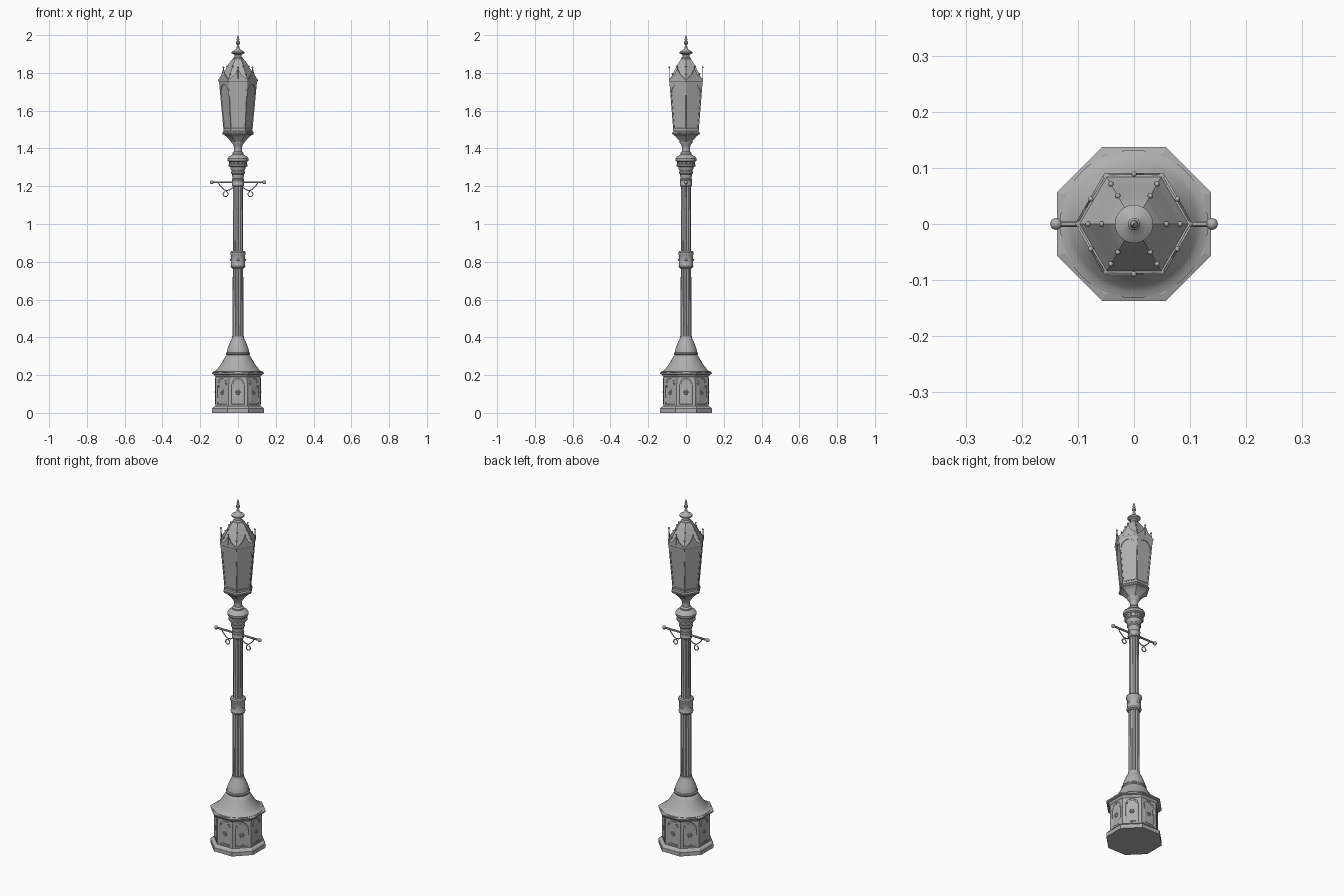
import bpy, bmesh, math
from math import sin, cos, pi, tan
from mathutils import Vector

if "Cube" in bpy.data.objects:
    bpy.data.objects.remove(bpy.data.objects["Cube"])

iron = bpy.data.materials.new("painted iron grey")
iron.diffuse_color = (0.43, 0.43, 0.43, 1)
iron.use_nodes = True
iron.node_tree.nodes["Principled BSDF"].inputs["Base Color"].default_value = iron.diffuse_color


def finish(ob, smooth=None):
    ob.data.materials.clear()
    ob.data.materials.append(iron)
    if smooth:
        bpy.ops.object.select_all(action='DESELECT')
        ob.select_set(True)
        bpy.context.view_layer.objects.active = ob
        bpy.ops.object.shade_smooth_by_angle(angle=math.radians(smooth))
    return ob


def from_bm(name, bm, smooth=None):
    bmesh.ops.recalc_face_normals(bm, faces=bm.faces)
    me = bpy.data.meshes.new(name)
    bm.to_mesh(me)
    bm.free()
    ob = bpy.data.objects.new(name, me)
    bpy.context.collection.objects.link(ob)
    return finish(ob, smooth)


def lathe(name, profile, n=32, turn=0.0, smooth=35, flute=0.0):
    """Closed turned solid from (radius, z) points; flute dents every other pair."""
    bm = bmesh.new()
    rings = []
    for r, z in profile:
        ring = []
        for i in range(n):
            a = turn + 2 * pi * i / n
            rr = r * (1 - flute if i % 4 >= 2 else 1)
            ring.append(bm.verts.new((rr * cos(a), rr * sin(a), z)))
        rings.append(ring)
    for lo, hi in zip(rings, rings[1:]):
        for i in range(n):
            j = (i + 1) % n
            bm.faces.new((lo[i], lo[j], hi[j], hi[i]))
    bm.faces.new(rings[0][::-1])
    bm.faces.new(rings[-1])
    return from_bm(name, bm, smooth)


def octagon(name, profile):
    k = 1 / cos(pi / 8)
    return lathe(name, [(r * k, z) for r, z in profile], 8, pi / 8, None)


def hexagon(name, profile):
    return lathe(name, profile, 6, 0, None)


def tube(name, pts, r, closed=False):
    cu = bpy.data.curves.new(name, 'CURVE')
    cu.dimensions = '3D'
    cu.bevel_depth = r
    cu.bevel_resolution = 1
    cu.use_fill_caps = True
    sp = cu.splines.new('POLY')
    sp.points.add(len(pts) - 1)
    for p, q in zip(sp.points, pts):
        p.co = (*q, 1)
    sp.use_cyclic_u = closed
    ob = bpy.data.objects.new(name, cu)
    bpy.context.collection.objects.link(ob)
    bpy.ops.object.select_all(action='DESELECT')
    ob.select_set(True)
    bpy.context.view_layer.objects.active = ob
    bpy.ops.object.convert(target='MESH')
    return finish(bpy.context.view_layer.objects.active, 50)


def balls(name, centres, r):
    bm = bmesh.new()
    for c in centres:
        made = bmesh.ops.create_uvsphere(bm, u_segments=12, v_segments=8, radius=r)
        bmesh.ops.translate(bm, verts=made['verts'], vec=c)
    return from_bm(name, bm, 60)


def plate(name, pts, normal, thick):
    """Flat outline pushed out along its normal."""
    bm = bmesh.new()
    f = bm.faces.new([bm.verts.new(p) for p in pts])
    ext = bmesh.ops.extrude_face_region(bm, geom=[f])
    moved = [v for v in ext['geom'] if isinstance(v, bmesh.types.BMVert)]
    bmesh.ops.translate(bm, verts=moved, vec=normal * thick)
    return from_bm(name, bm)


def polar(a, out, side, z):
    return Vector((out * cos(a) - side * sin(a), out * sin(a) + side * cos(a), z))


# Octagonal pedestal with plinth and cornice
octagon("pedestal", [(.137, 0), (.137, .022), (.131, .03), (.119, .036), (.118, .19),
                     (.123, .196), (.126, .202), (.137, .206), (.137, .213), (.125, .217)])

# Arched panel mouldings and rosettes on the pedestal
for k in range(8):
    a = k * pi / 4
    for w, r in ((.034, .0028), (.027, .0015)):
        low = .045 + (.034 - w)
        arch = [(w, low), (-w, low)]
        arch += [(-w * cos(pi * i / 10), .145 + w * 1.15 * sin(pi * i / 10)) for i in range(11)]
        tube("panel_arch", [polar(a, .118, u, z) for u, z in arch], r, True)
    balls("panel_rosette", [polar(a, .117, .008 * cos(t * pi / 3), .11 + .008 * sin(t * pi / 3))
                            for t in range(6)] + [polar(a, .118, 0, .11)], .0055)

# Bell shaped foot of the column
lathe("bell_foot", [(.132, .212), (.132, .218), (.121, .222), (.112, .23), (.096, .25), (.083, .27),
                    (.073, .288), (.064, .303), (.060, .306), (.064, .311), (.064, .317), (.059, .321),
                    (.058, .33), (.052, .35), (.042, .375), (.034, .39), (.031, .40), (.031, .406)], 48)

# Fluted column and its collars
lathe("fluted_shaft", [(.029, .39), (.0275, .8), (.025, 1.25)], 48, 0, 20, .11)
lathe("middle_collar", [(.030, .765), (.037, .77), (.039, .778), (.036, .784), (.037, .835),
                        (.041, .841), (.041, .85), (.036, .856), (.028, .858)])
for k in range(4):
    a = k * pi / 2
    balls("collar_boss", [polar(a, .037, 0, .81)], .007)
lathe("ladder_collar", [(.026, 1.198), (.031, 1.201), (.033, 1.208), (.031, 1.212), (.031, 1.228),
                        (.033, 1.232), (.031, 1.239), (.026, 1.242)])

# Ladder bar with end knobs, braces and curled hooks
tube("ladder_bar", [(-.135, 0, 1.221), (.135, 0, 1.221)], .0055)
balls("bar_knobs", [(-.139, 0, 1.221), (.139, 0, 1.221)], .0105)
for s in (-1, 1):
    brace = [(.105, 1.219), (.095, 1.203), (.08, 1.188), (.062, 1.174), (.053, 1.162)]
    brace += [(.066 - .013 * cos(t), 1.158 - .013 * sin(t)) for t in [i * pi / 7 for i in range(1, 11)]]
    tube("scroll_brace", [(s * x, 0, z) for x, z in brace], .003)
    tube("brace_stay", [(s * .065, 0, 1.177), (s * .045, 0, 1.18), (s * .024, 0, 1.195)], .003)

# Turned capital and lantern neck
lathe("capital", [(.026, 1.235), (.030, 1.245), (.031, 1.262), (.037, 1.268), (.037, 1.276),
                  (.033, 1.280), (.041, 1.296), (.041, 1.301), (.050, 1.306), (.050, 1.314),
                  (.045, 1.318), (.046, 1.328), (.055, 1.334), (.056, 1.346), (.050, 1.356),
                  (.036, 1.364), (.030, 1.368), (.030, 1.376), (.022, 1.384), (.020, 1.40),
                  (.024, 1.418), (.033, 1.428), (.034, 1.436)])
balls("capital_beads", [polar(k * pi / 6, .044, 0, 1.323) for k in range(12)], .005)
hexagon("lantern_cup", [(.030, 1.425), (.034, 1.433), (.048, 1.448), (.064, 1.464), (.076, 1.472),
                        (.082, 1.474), (.082, 1.486), (.077, 1.492), (.077, 1.503), (.07, 1.505)])

# Tapered hexagonal lantern body
z0, z1, R0, R1 = 1.50, 1.755, .073, .097
hexagon("lantern_panes", [(R0, z0), (R1, z1)])
hexagon("lantern_eave", [(.097, 1.748), (.101, 1.752), (.105, 1.758), (.105, 1.766), (.10, 1.769)])
for k in range(6):
    a = k * pi / 3
    tube("corner_bar", [polar(a, R0, 0, z0 - .005), polar(a, R1, 0, z1)], .0042)

# Pointed arch heads, bead trim and gables on each lantern side
for k in range(6):
    a = pi / 6 + k * pi / 3

    def on_pane(u, z):
        R = R0 + (R1 - R0) * (z - z0) / (z1 - z0)
        return polar(a, R * cos(pi / 6), u * R / 2, z)

    nrm = Vector((cos(a), sin(a), -.08)).normalized()
    for s in (-1, 1):
        curve = [(s * .93 * cos(t * pi / 12), 1.685 + .055 * sin(t * pi / 12)) for t in range(7)]
        head = [(s, 1.675), (s, z1), (0, z1)] + [(u, z) for u, z in curve[::-1]]
        plate("arch_spandrel", [on_pane(u, z) for u, z in head], nrm, .004)
    tube("pane_sill", [on_pane(-.98, 1.508), on_pane(.98, 1.508)], .003)
    balls("sill_beads", [polar(a, .071, i * .0115, 1.48) for i in range(-3, 4)], .0032)
    out = .087
    tri = [polar(a, out, -.05, 1.764), polar(a, out, .05, 1.764),
           polar(a, out, .018, 1.79), polar(a, out, 0, 1.822), polar(a, out, -.018, 1.79)]
    plate("gable", tri, Vector((cos(a), sin(a), 0)), .004)
    balls("gable_knob", [polar(a, .089, 0, 1.829)], .0048)
    tube("gable_spike", [polar(a, .089, 0, 1.77), polar(a, .089, 0, 1.828)], .0025)

# Hexagonal roof with ridge studs
hexagon("roof", [(.10, 1.764), (.083, 1.79), (.066, 1.82), (.048, 1.85), (.031, 1.872), (.026, 1.876)])
balls("ridge_studs", [polar(k * pi / 3, r, 0, z) for k in range(6)
                      for r, z in ((.082, 1.794), (.058, 1.835))], .0048)

# Chimney cap and finial
lathe("finial", [(.028, 1.868), (.026, 1.878), (.019, 1.884), (.018, 1.895), (.024, 1.899),
                 (.034, 1.904), (.034, 1.911), (.024, 1.918), (.012, 1.924), (.007, 1.932),
                 (.006, 1.95), (.011, 1.955), (.011, 1.963), (.006, 1.969), (.007, 1.977),
                 (.005, 1.988), (.001, 2.0)], 24)
